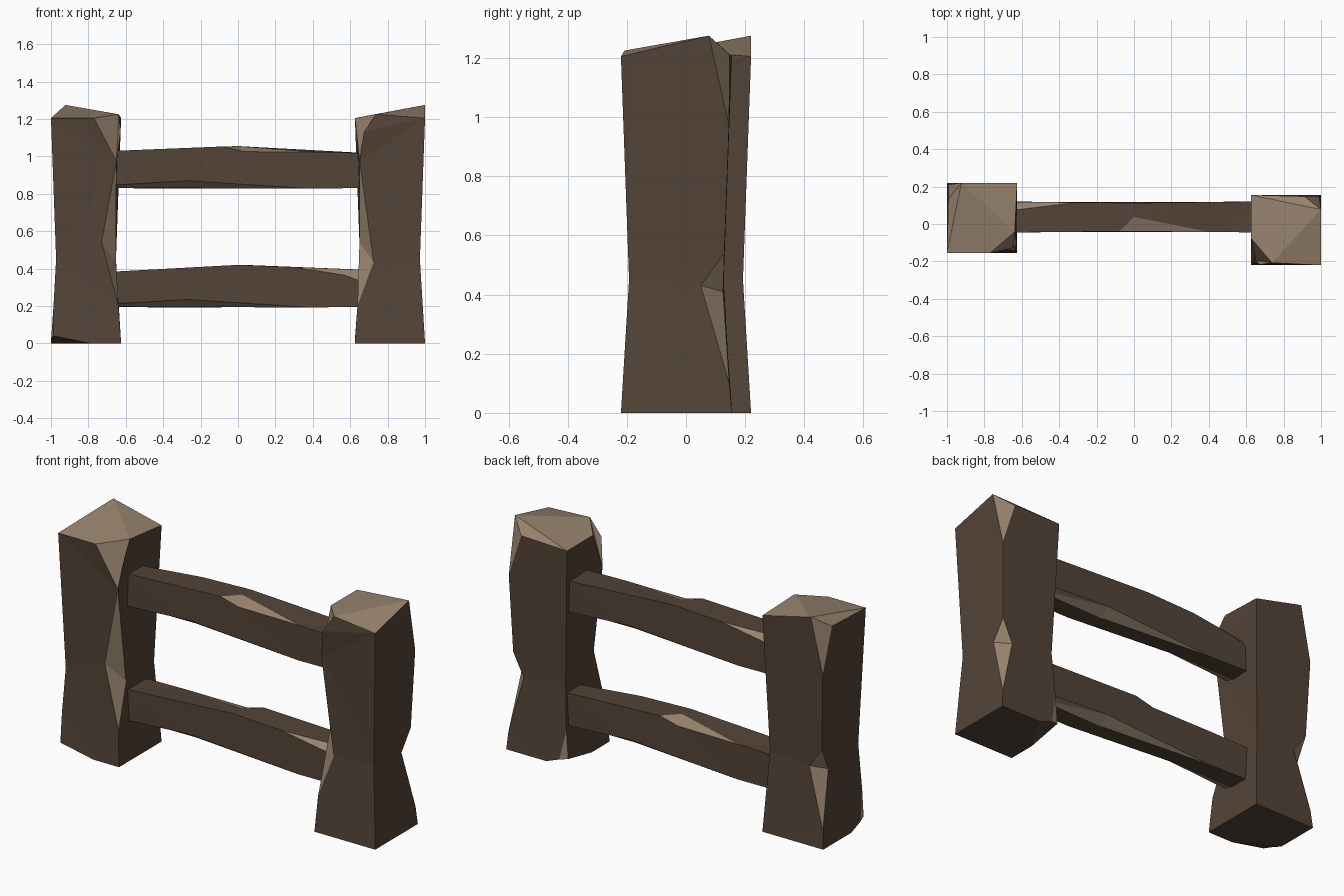
import bpy, bmesh, math
from mathutils import Matrix

if "Cube" in bpy.data.objects:
    bpy.data.objects.remove(bpy.data.objects["Cube"])


def material(name, color):
    m = bpy.data.materials.new(name)
    m.diffuse_color = (*color, 1)
    m.use_nodes = True
    m.node_tree.nodes["Principled BSDF"].inputs["Base Color"].default_value = m.diffuse_color
    return m


BARK = material("dark_bark", (0.088, 0.058, 0.039))
WOOD = material("cut_wood", (0.315, 0.228, 0.156))


def build_mesh(name, points, bark, wood):
    """Flat-faced mesh from named points; faces are strings of point names."""
    bm = bmesh.new()
    v = {k: bm.verts.new(p) for k, p in points.items()}
    for index, faces in enumerate((bark, wood)):
        for f in faces:
            bm.faces.new([v[k] for k in f.split()]).material_index = index
    bmesh.ops.recalc_face_normals(bm, faces=bm.faces)
    bmesh.ops.triangulate(bm, faces=[f for f in bm.faces if len(f.verts) > 3])
    me = bpy.data.meshes.new(name)
    bm.to_mesh(me)
    bm.free()
    me.materials.append(BARK)
    me.materials.append(WOOD)
    return me


def place(name, mesh, loc, angle):
    ob = bpy.data.objects.new(name, mesh)
    ob.matrix_world = Matrix.Translation(loc) @ Matrix.Rotation(angle, 4, 'Z')
    bpy.context.collection.objects.link(ob)


# Post: waisted square column with two chipped corners and a hewn top
H, W, Z, ZW = 0.1875, 0.16, 1.205, 0.45
post_points = {
    # plain corners: top, waist, base
    "a1": (-H, -H, Z), "aw": (-W, -W, ZW),
    "c1": (H, H, Z), "cw": (W, W, ZW), "c0": (H, H, 0),
    "b0": (H, -H, 0), "d0": (-H, H, 0),
    # large chips on the (+x, -y) corner
    "p": (0.0425, -H, Z), "q": (0.175, -0.075, 1.225), "r": (0.184, -0.14, 1.13),
    "t": (0.162, -0.162, 0.975), "e": (0.083, -0.163, 0.54),
    "f": (0.16, -0.0875, 0.435), "b1": (0.174, -0.174, 0.2),
    # small chips on the (-x, +y) corner
    "k": (-0.11, H, 1.275), "g": (-0.18, 0.1, 1.21), "d1": (-0.178, 0.178, 0.97),
    "dt": (-0.162, 0.162, 0.54), "m": (-0.0825, 0.16, 0.43),
    "n": (-0.158, 0.1, 0.41), "db": (-0.179, 0.179, 0.1),
    # worn foot on the (-x, -y) corner
    "h": (-0.174, -0.174, 0.2), "i": (-0.175, -0.186, 0.04),
    "i2": (0.03, -H, 0), "j": (-0.186, -0.14, 0.03), "j2": (-H, -0.06, 0),
}
post_mesh = build_mesh(
    "post", post_points,
    bark=["a1 p t e aw", "aw e b1 b0 i2 i h",
          "r q c1 cw f t", "f cw c0 b0 b1",
          "c1 k d1 dt m cw", "cw m db d0 c0",
          "g a1 aw n dt d1", "aw h j j2 d0 db n",
          "i i2 j2 j", "i2 b0 c0 d0 j2"],
    wood=["k g a1", "k a1 p", "k p q", "k q c1",
          "p q t", "q r t", "t e f", "e b1 f",
          "k g d1", "dt m n", "m db n", "h i j"])
place("left_post", post_mesh, (-0.8125, 0.0325, 0), 0)
place("right_post", post_mesh, (0.8125, -0.0325, 0), -math.pi / 2)

# Rail: slightly humped beam with chips on its long edges
rail_points = {
    # upper front edge and its chip
    "a": (-0.7, -0.083, 0.088), "b": (-0.08, -0.077, 0.113), "c": (0.03, -0.078, 0.085),
    "m": (0, 0, 0.115), "d": (0.4, -0.08, 0.084), "e": (0.7, -0.083, 0.077),
    # upper back edge and its chip
    "f": (0.7, 0.083, 0.077), "g": (0, 0.075, 0.115), "h": (-0.3, 0.078, 0.103),
    "i": (-0.7, 0.03, 0.088), "j": (-0.57, 0.08, 0.06), "k": (-0.7, 0.083, 0.01),
}
# lower edges: same on both sides, turned half a circle
for s, tag in ((1, "1"), (-1, "2")):
    for key, (x, y, z) in {"n": (-0.7, -0.083, -0.095), "o": (-0.27, -0.08, -0.07),
                           "p": (0.4, -0.08, -0.113), "q": (0.7, -0.083, -0.108),
                           "r": (-0.7, -0.03, -0.108), "s": (-0.27, -0.02, -0.11)}.items():
        rail_points[key + tag] = (s * x, s * y, z)
rail_mesh = build_mesh(
    "rail", rail_points,
    bark=["a b c d e q1 p1 o1 n1", "h j k q2 p2 o2 n2 f g",
          "a b m g h i", "m d e f g",
          "r1 s1 p1 q1 r2 s2 p2 q2",
          "a n1 r1 q2 k i", "e q1 r2 n2 f"],
    wood=["b c m", "c d m", "h i k j",
          "n1 o1 s1 r1", "o1 p1 s1", "n2 o2 s2 r2", "o2 p2 s2"])
place("upper_rail", rail_mesh, (0, 0.0375, 0.94), 0)
place("lower_rail", rail_mesh, (0, 0.0375, 0.305), math.pi)
